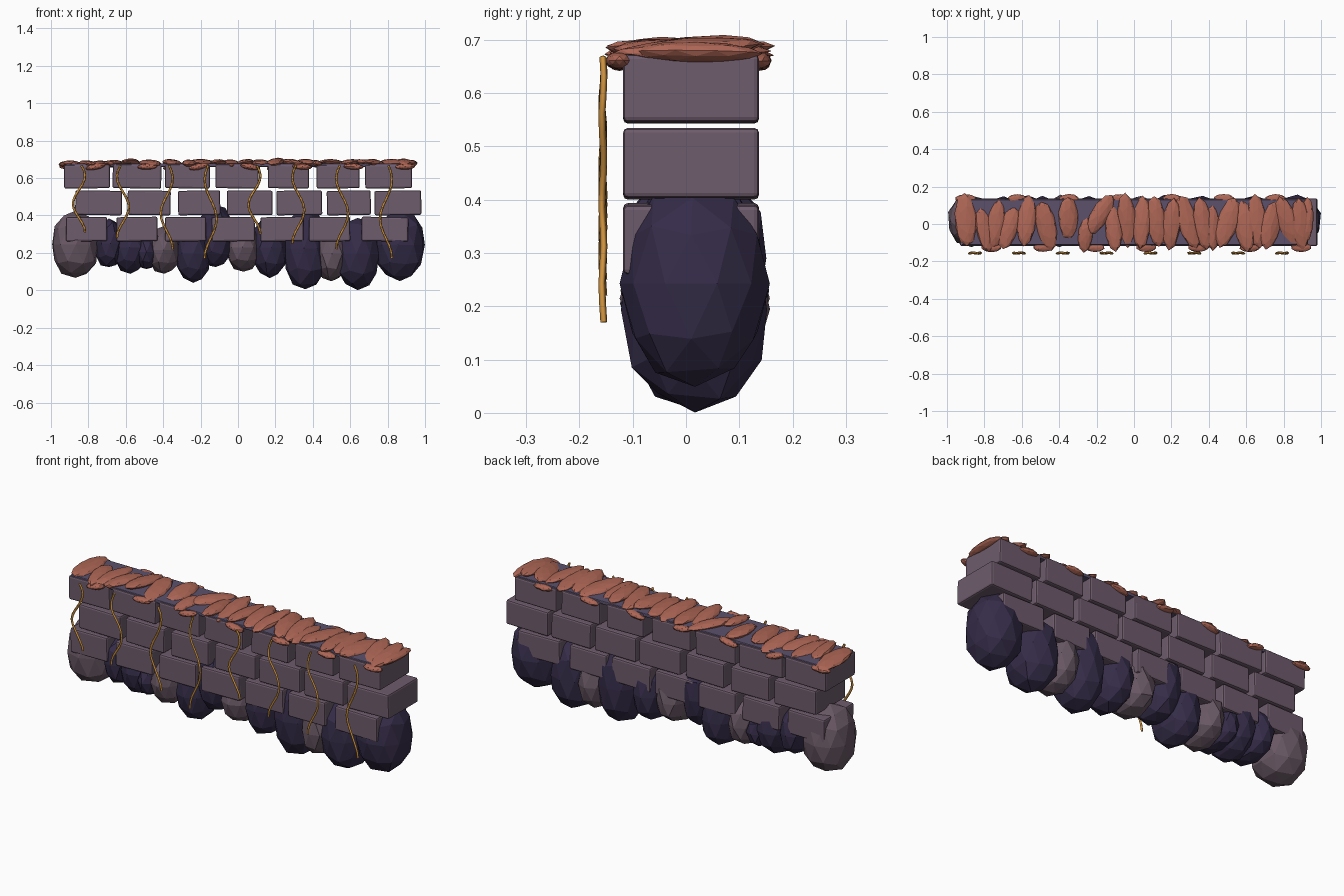
import bpy, bmesh, math, random
from mathutils import Matrix, Vector

if "Cube" in bpy.data.objects:
    bpy.data.objects.remove(bpy.data.objects["Cube"])

random.seed(4)


def material(name, rgb):
    m = bpy.data.materials.new(name)
    m.diffuse_color = (*[(c / 255) ** 2.2 for c in rgb], 1)
    m.use_nodes = True
    m.node_tree.nodes["Principled BSDF"].inputs["Base Color"].default_value = m.diffuse_color
    return m


BRICK = material("mauve brick", (110, 92, 108))
NAVY = material("dark indigo stone", (56, 48, 74))
GREY = material("mauve grey stone", (104, 88, 100))
LEAF = material("rust leaf", (172, 102, 86))
VINE = material("golden vine", (205, 145, 65))
SLATE = material("slate purple", (92, 82, 108))


def finish(name, bm, mat):
    mesh = bpy.data.meshes.new(name)
    bm.to_mesh(mesh)
    bm.free()
    mesh.materials.append(mat)
    ob = bpy.data.objects.new(name, mesh)
    bpy.context.collection.objects.link(ob)
    return ob


def block(name, x0, x1, y0, y1, z0, z1, mat, bevel, tilt=0):
    bm = bmesh.new()
    bmesh.ops.create_cube(bm, size=1)
    bmesh.ops.scale(bm, vec=(x1 - x0, y1 - y0, z1 - z0), verts=bm.verts)
    bmesh.ops.bevel(bm, geom=bm.edges[:], offset=bevel, segments=2,
                    profile=0.5, affect='EDGES')
    bm.transform(Matrix.Translation(((x0 + x1) / 2, (y0 + y1) / 2, (z0 + z1) / 2))
                 @ Matrix.Rotation(tilt, 4, 'Y'))
    return finish(name, bm, mat)


def pebble(name, centre, radii, rot, mat, power=1.0, rough=0.04):
    """Faceted ellipsoid; power below 1 makes it boxier."""
    bm = bmesh.new()
    bmesh.ops.create_icosphere(bm, subdivisions=2, radius=1)
    for v in bm.verts:
        k = 1 + random.uniform(-rough, rough)
        v.co = Vector([math.copysign(abs(c) ** power, c) * r * k
                       for c, r in zip(v.co, radii)])
    bm.transform(Matrix.Translation(centre) @ rot)
    return finish(name, bm, mat)


# Brick courses: bottom z, top z, (left, right) of each brick
courses = [
    (0.262, 0.392, [(-.92, -.70), (-.65, -.43), (-.39, -.17), (-.14, .09),
                    (.12, .35), (.38, .60), (.66, .91)]),
    (0.402, 0.533, [(-.87, -.62), (-.59, -.36), (-.32, -.095), (-.06, .185),
                    (.205, .45), (.475, .71), (.73, .98)]),
    (0.545, 0.672, [(-.93, -.685), (-.67, -.41), (-.39, -.15), (-.12, .11),
                    (.16, .38), (.42, .65), (.68, .93)]),
]
for z0, z1, spans in courses:
    for x0, x1 in spans:
        block("brick", x0, x1, -0.118, 0.137, z0, z1, BRICK, 0.009,
              random.uniform(-0.02, 0.02))

# Thin bed under the leaves
block("top_bed", -0.92, 0.92, -0.112, 0.13, 0.66, 0.678, SLATE, 0.004)

# Hanging base stones: x, half width, bottom z, top z, colour
stones = [
    (-.87, .128, .07, .42, GREY), (-.69, .075, .12, .38, NAVY),
    (-.575, .09, .09, .37, NAVY), (-.395, .085, .09, .34, GREY),
    (-.49, .06, .11, .30, NAVY), (-.24, .095, .045, .35, NAVY),
    (-.12, .09, .12, .46, NAVY), (.03, .09, .10, .36, GREY),
    (.17, .095, .07, .39, NAVY), (.36, .115, .008, .44, NAVY),
    (.50, .085, .05, .34, GREY), (.64, .12, .008, .38, NAVY),
    (.865, .135, .055, .43, NAVY),
]
for x, w, z0, z1, mat in stones:
    pebble("base_stone", (x, 0.017, (z0 + z1) / 2), (w, 0.137, (z1 - z0) / 2),
           Matrix.Rotation(random.uniform(-0.07, 0.07), 4, 'Z'), mat, 0.88)

# Leaves across the top: x, y, half width, half length, turn
leaves = [
    (-.90, .02, .06, .14, .05), (-.80, -.03, .045, .12, .2),
    (-.74, 0, .05, .135, -.15), (-.67, -.02, .05, .12, -.25),
    (-.575, .02, .05, .135, -.1), (-.47, -.01, .055, .135, .2),
    (-.35, .03, .055, .115, .05), (-.26, -.06, .04, .09, -.1),
    (-.18, .05, .05, .12, -.55), (-.11, -.02, .045, .13, .1),
    (-.04, .02, .05, .145, .05), (.04, .01, .05, .14, -.05),
    (.12, .015, .05, .14, .1), (.20, .0, .05, .14, -.1),
    (.29, .01, .055, .15, .3), (.37, 0, .05, .14, .15),
    (.42, -.02, .04, .12, 0), (.50, .01, .055, .14, -.3),
    (.59, -.01, .055, .14, .12), (.66, .015, .05, .14, .1),
    (.73, -.01, .055, .13, -.2), (.82, .01, .055, .14, .3),
    (.89, .0, .05, .14, .08), (.92, .02, .04, .12, -.05),
]
for x, y, w, l, turn in leaves:
    rot = (Matrix.Rotation(turn, 4, 'Z')
           @ Matrix.Rotation(random.uniform(-0.09, 0.09), 4, 'X')
           @ Matrix.Rotation(random.uniform(-0.2, 0.2), 4, 'Y'))
    pebble("top_leaf", (x, y, random.uniform(0.673, 0.685)), (w, l, 0.02),
           rot, LEAF, 1.0, 0.05)

# Small leaves curling over the front and back edges
for i in range(14):
    x = -0.9 + i * 0.138
    pebble("edge_leaf", (x, -0.125 if i % 2 else 0.135, 0.661),
           (0.055, 0.025, 0.016),
           Matrix.Rotation(random.uniform(-0.25, 0.25), 4, 'Y'), LEAF, 1.0, 0.05)

# Wavy vines hanging down the front
bottoms = [.31, .28, .22, .17, .30, .25, .22, .17]
signs = [1, -1, 1, -1, 1, -1, -1, 1]
for i, (zb, s) in enumerate(zip(bottoms, signs)):
    cu = bpy.data.curves.new("vine", 'CURVE')
    cu.dimensions = '3D'
    cu.bevel_depth = 0.0065
    cu.bevel_resolution = 0
    cu.use_fill_caps = True
    sp = cu.splines.new('POLY')
    n = 14
    sp.points.add(n)
    for k, p in enumerate(sp.points):
        t = k / n
        x = -0.85 + i * 0.2345 + 0.032 * s * math.sin(0.4 + t * 7.5)
        p.co = (x, -0.156 + 0.002 * math.sin(t * 20), 0.668 + (zb - 0.668) * t, 1)
    cu.materials.append(VINE)
    bpy.context.collection.objects.link(bpy.data.objects.new("vine", cu))
